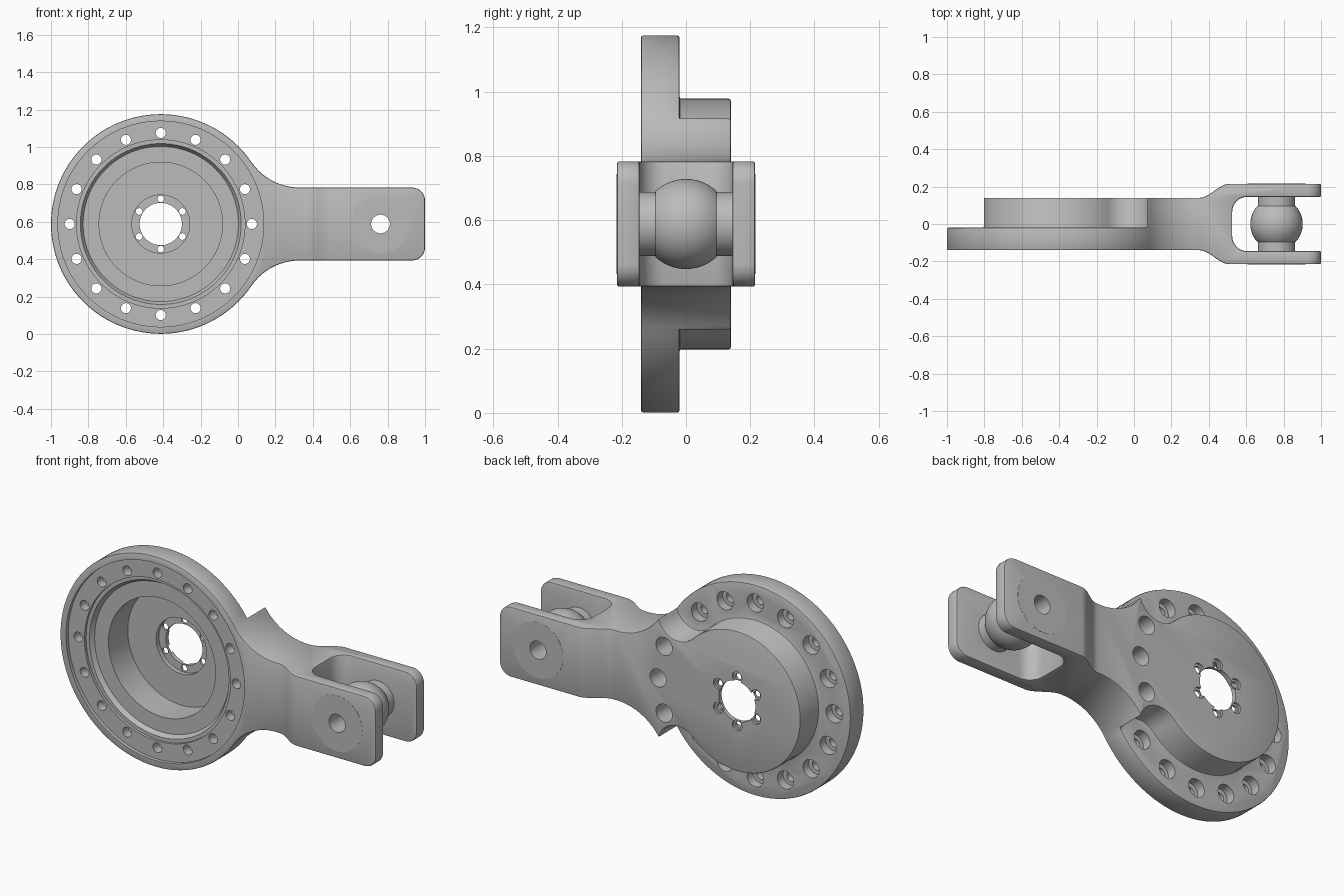
import bpy, bmesh, math
from math import sin, cos, pi, radians
from mathutils import Vector, Matrix

if "Cube" in bpy.data.objects:
    bpy.data.objects.remove(bpy.data.objects["Cube"], do_unlink=True)

grey = bpy.data.materials.new("machined_grey")
grey.use_nodes = True
grey.diffuse_color = (0.5, 0.5, 0.5, 1)
grey.node_tree.nodes["Principled BSDF"].inputs["Base Color"].default_value = (0.5, 0.5, 0.5, 1)

CX, CZ = -0.413, 0.588      # disc centre
R, HALF = 0.587, 0.195      # disc radius, arm half height
PIN_X = 0.762               # joint centre
BOLT_R = 0.487              # bolt circle


def make(name, bm):
    bmesh.ops.remove_doubles(bm, verts=bm.verts, dist=1e-5)
    bmesh.ops.recalc_face_normals(bm, faces=bm.faces)
    mesh = bpy.data.meshes.new(name)
    bm.to_mesh(mesh)
    bm.free()
    mesh.materials.append(grey)
    ob = bpy.data.objects.new(name, mesh)
    bpy.context.collection.objects.link(ob)
    return ob


def prism(name, points, direction):
    bm = bmesh.new()
    face = bm.faces.new([bm.verts.new(p) for p in points])
    out = bmesh.ops.extrude_face_region(bm, geom=[face])
    moved = [g for g in out["geom"] if isinstance(g, bmesh.types.BMVert)]
    bmesh.ops.translate(bm, verts=moved, vec=direction)
    return make(name, bm)


def lathe(bm, profile, x, z, steps=48, closed=False):
    """Turn (radius, y) points about an axis along y through (x, z)."""
    verts = [bm.verts.new((x + r, y, z)) for r, y in profile]
    pairs = list(zip(verts, verts[1:])) + ([(verts[-1], verts[0])] if closed else [])
    edges = [bm.edges.new(p) for p in pairs]
    bmesh.ops.spin(bm, geom=verts + edges, cent=(x, 0, z), axis=(0, 1, 0),
                   angle=2 * pi, steps=steps, use_merge=True)


def arc(cx, cy, r, a0, a1, n):
    return [(cx + r * cos(a0 + (a1 - a0) * i / n), cy + r * sin(a0 + (a1 - a0) * i / n))
            for i in range(n + 1)]


def apply(ob, mod):
    with bpy.context.temp_override(object=ob, active_object=ob, selected_objects=[ob]):
        bpy.ops.object.modifier_apply(modifier=mod.name)


def boolean(ob, other, op):
    mod = ob.modifiers.new("cut", 'BOOLEAN')
    mod.operation, mod.object, mod.solver = op, other, 'EXACT'
    apply(ob, mod)
    bpy.data.objects.remove(other, do_unlink=True)


def smooth(ob):
    bpy.ops.object.select_all(action='DESELECT')
    ob.select_set(True)
    bpy.context.view_layer.objects.active = ob
    bpy.ops.object.shade_smooth_by_angle(angle=radians(30))


# Front outline: disc blended into the arm by tangent fillets
FX = 0.743
FR = (FX ** 2 + HALF ** 2 - R ** 2) / (2 * (R - HALF))
tangent = math.atan2(HALF + FR, FX)
tip = 1 - CX
upper = arc(FX, HALF + FR, FR, pi + tangent, 1.5 * pi, 16)
upper += arc(tip - 0.07, HALF - 0.07, 0.07, pi / 2, 0, 8)
lower = [(x, -z) for x, z in reversed(upper)]
disc = arc(0, 0, R, 2 * pi - tangent, tangent, 112)[1:-1]
outline = [(CX + x, -0.4, CZ + z) for x, z in upper + lower + disc]
body = prism("lever_body", outline, (0, 0.8, 0))

# Top profile: slim arm flaring into a fork with a rounded slot
side = [(-1.2, 0.14)]
for i in range(13):
    t = i / 12
    side.append((0.35 + 0.16 * t, 0.14 + 0.075 * t * t * (3 - 2 * t)))
side += [(1.2, 0.215), (1.2, 0.145)] + arc(0.605, 0.065, 0.08, pi / 2, pi, 8)
top = side + [(x, -y) for x, y in reversed(side)]
boolean(body, prism("top_profile", [(x, y, -0.2) for x, y in top], (0, 0, 1.6)), 'INTERSECT')

# Back relief: leaves the thin flange around the round housing
BOSS = 0.39
cusp = Vector((R * cos(tangent), R * sin(tangent)))
diag = Vector((1, 1)).normalized()
reach = (cusp.length_squared - BOSS ** 2) / (2 * (cusp.dot(diag) - BOSS))
centre = diag * reach
hollow = reach - BOSS
a0 = math.atan2(cusp.y - centre.y, cusp.x - centre.x)
scoop = arc(centre.x, centre.y, hollow, a0, -0.75 * pi, 16)
inner = scoop + arc(0, 0, BOSS, pi / 4, 1.75 * pi, 96)[1:-1]
inner += [(x, -z) for x, z in reversed(scoop)]
outer = arc(0, 0, 0.85, 2 * pi - tangent, tangent, 48)
boolean(body, prism("relief", [(CX + x, -0.02, CZ + z) for x, z in inner + outer], (0, 0.5, 0)),
        'DIFFERENCE')

# Softened outer edges
bev = body.modifiers.new("edges", 'BEVEL')
bev.width, bev.segments, bev.limit_method, bev.angle_limit = 0.007, 2, 'ANGLE', radians(40)
apply(body, bev)

# Stepped pocket from the front, open through the hub
bm = bmesh.new()
lathe(bm, [(0, -0.3), (0.55, -0.3), (0.55, -0.12), (0.45, -0.12), (0.45, -0.105),
           (0.43, -0.105), (0.415, -0.08), (0.33, -0.08), (0.33, 0.09), (0.155, 0.09),
           (0.155, 0.115), (0.113, 0.115), (0.113, 0.3), (0, 0.3)], CX, CZ, 96)
boolean(body, make("pocket", bm), 'DIFFERENCE')

# Counterbored rim bolts, hub screws and joint bore
bm = bmesh.new()
for i in range(16):
    a = i * pi / 8
    lathe(bm, [(0, -0.3), (0.027, -0.3), (0.027, -0.07), (0.05, -0.07), (0.05, 0.3), (0, 0.3)],
          CX + BOLT_R * cos(a), CZ + BOLT_R * sin(a), 24)
for i in range(6):
    a = pi / 6 + i * pi / 3
    lathe(bm, [(0, 0.1), (0.018, 0.1), (0.018, 0.128), (0.03, 0.128), (0.03, 0.2), (0, 0.2)],
          CX + 0.134 * cos(a), CZ + 0.134 * sin(a), 16)
lathe(bm, [(0, -0.4), (0.05, -0.4), (0.05, 0.4), (0, 0.4)], PIN_X, CZ, 32)
boolean(body, make("holes", bm), 'DIFFERENCE')
smooth(body)

# Spherical joint with collars between the fork cheeks
ball = [(0.14 * cos(t), 0.14 * sin(t)) for t in
        [radians(-43 + 86 * i / 24) for i in range(25)]]
bm = bmesh.new()
lathe(bm, [(0.05, -0.146), (0.1, -0.146), (0.1, -0.0955)] + ball +
      [(0.1, 0.0955), (0.1, 0.146), (0.05, 0.146)], PIN_X, CZ, 64, closed=True)
smooth(make("ball_joint", bm))

# Nearly flush caps on the fork cheeks
for name, s in (("front_cap", -1), ("back_cap", 1)):
    bm = bmesh.new()
    lathe(bm, [(0.05, s * 0.21), (0.155, s * 0.21), (0.155, s * 0.2158), (0.05, s * 0.2158)],
          PIN_X, CZ, 64, closed=True)
    smooth(make(name, bm))
